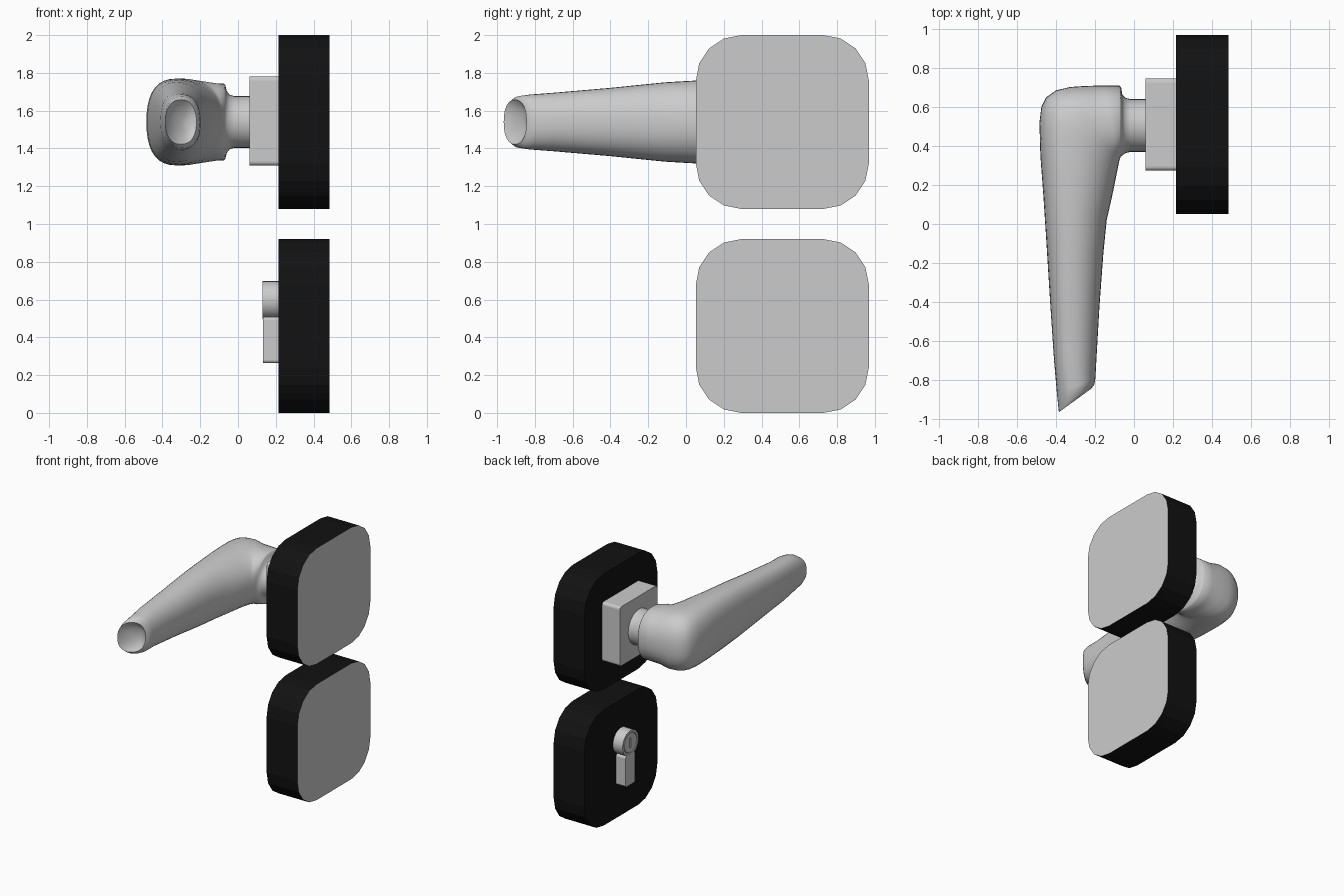
import bpy, bmesh
from math import cos, sin, pi, radians, copysign

if "Cube" in bpy.data.objects:
    bpy.data.objects.remove(bpy.data.objects["Cube"])

CY = 0.51   # common centre line of plates, block and lock


def material(name, v):
    m = bpy.data.materials.new(name)
    m.diffuse_color = (v, v, v, 1)
    m.use_nodes = True
    m.node_tree.nodes["Principled BSDF"].inputs["Base Color"].default_value = m.diffuse_color
    return m


def loft(name, rings, angle=35, tip=None):
    """Skin a list of equal-length rings and close both ends."""
    bm = bmesh.new()
    loops = [[bm.verts.new(p) for p in r] for r in rings]
    n = len(loops[0])
    for a, b in zip(loops, loops[1:]):
        for i in range(n):
            j = (i + 1) % n
            bm.faces.new((a[i], a[j], b[j], b[i]))
    bm.faces.new(loops[0])
    if tip:
        t = bm.verts.new(tip)
        for i in range(n):
            bm.faces.new((loops[-1][i], loops[-1][(i + 1) % n], t))
    else:
        bm.faces.new(loops[-1])
    bmesh.ops.recalc_face_normals(bm, faces=bm.faces)
    me = bpy.data.meshes.new(name)
    bm.to_mesh(me)
    bm.free()
    ob = bpy.data.objects.new(name, me)
    bpy.context.collection.objects.link(ob)
    bpy.ops.object.select_all(action='DESELECT')
    ob.select_set(True)
    bpy.context.view_layer.objects.active = ob
    if angle:
        bpy.ops.object.shade_smooth_by_angle(angle=radians(angle))
    return ob


def rounded_slab(name, x0, x1, hy, z0, z1, r, seg, angle=None):
    """Rounded rectangle in the y-z plane, extruded along x."""
    zc, hz = (z0 + z1) / 2, (z1 - z0) / 2
    pts = []
    for k, (sy, sz) in enumerate([(1, 1), (-1, 1), (-1, -1), (1, -1)]):
        for s in range(seg + 1):
            a = (k + s / seg) * pi / 2
            pts.append((CY + sy * (hy - r) + r * cos(a),
                        zc + sz * (hz - r) + r * sin(a)))
    return loft(name, [[(x, y, z) for y, z in pts] for x in (x0, x1)], angle)


# Black plates with grey backs
black, grey = material("black", 0.006), material("grey", 0.8)
for name, z in (("lock_plate", 0.0), ("handle_plate", 1.08)):
    plate = rounded_slab(name, 0.215, 0.485, 0.458, z, z + 0.92, 0.24, 4)
    plate.data.materials.append(black)
    plate.data.materials.append(grey)
    for p in plate.data.polygons:
        p.material_index = int(p.normal.x > 0.9)

# Square block behind the lever
rounded_slab("handle_block", 0.06, 0.216, 0.235, 1.31, 1.78, 0.02, 3)

# Lever: each ring is outer x, y, inner x, y, half height
SECTIONS = [
    (.06, .64, .06, .37, .137), (-.02, .64, -.02, .37, .137),
    (-.045, .648, -.045, .362, .145), (-.06, .665, -.06, .352, .165),
    (-.066, .70, -.068, .345, .195), (-.075, .71, -.072, .335, .203),
    (-.16, .71, -.075, .325, .205), (-.25, .708, -.078, .312, .212),
    (-.33, .702, -.08, .30, .22), (-.40, .685, -.083, .285, .225),
    (-.45, .65, -.087, .265, .23), (-.475, .60, -.092, .24, .23),
    (-.485, .52, -.10, .20, .23), (-.48, .35, -.115, .13, .228),
    (-.465, .15, -.14, .02, .222), (-.45, -.08, -.157, -.15, .21),
    (-.43, -.40, -.177, -.42, .18), (-.41, -.70, -.193, -.70, .155),
    (-.395, -.87, -.198, -.79, .145), (-.388, -.94, -.204, -.825, .137),
    (-.385, -.965, -.22, -.845, .118),
    (-.37, -.935, -.232, -.84, .10), (-.34, -.895, -.255, -.835, .06)]


def power(v, e):
    return copysign(abs(v) ** e, v)


rings = []
for k, (ox, oy, ix, iy, h) in enumerate(SECTIONS):
    e = 1 if k < 4 else 2 / 2.3
    skew = 0.15 if 7 < k < 18 else 0
    ring = []
    for i in range(36):
        a = 2 * pi * i / 36
        c, s = power(cos(a), e), power(sin(a), e)
        c += skew * (1 - c * c)
        t = (1 + c) / 2
        ring.append((ix + (ox - ix) * t, iy + (oy - iy) * t, 1.54 + h * s))
    rings.append(ring)
loft("lever_handle", rings, 50, tip=(-.30, -.86, 1.54))

# Lock cylinder: stem, turned head with groove, key slot
stem = rounded_slab("lock_stem", 0.132, 0.216, 0.06, 0.265, 0.507, 0.015, 3)
profile = [(.1, .216), (.1, .13), (.082, .13), (.082, .14),
           (.076, .14), (.076, .131)]
head = loft("lock_head", [
    [(x, CY + r * cos(2 * pi * i / 32), .597 + r * sin(2 * pi * i / 32))
     for i in range(32)] for r, x in profile])
bpy.ops.mesh.primitive_cube_add(size=1, location=(.13, CY, .597))
cutter = bpy.context.object
cutter.name = "key_slot_cutter"
cutter.scale = (.05, .016, .085)
cutter.hide_render = True
cutter.hide_set(True)
cut = head.modifiers.new("key_slot", 'BOOLEAN')
cut.operation = 'DIFFERENCE'
cut.object = cutter
